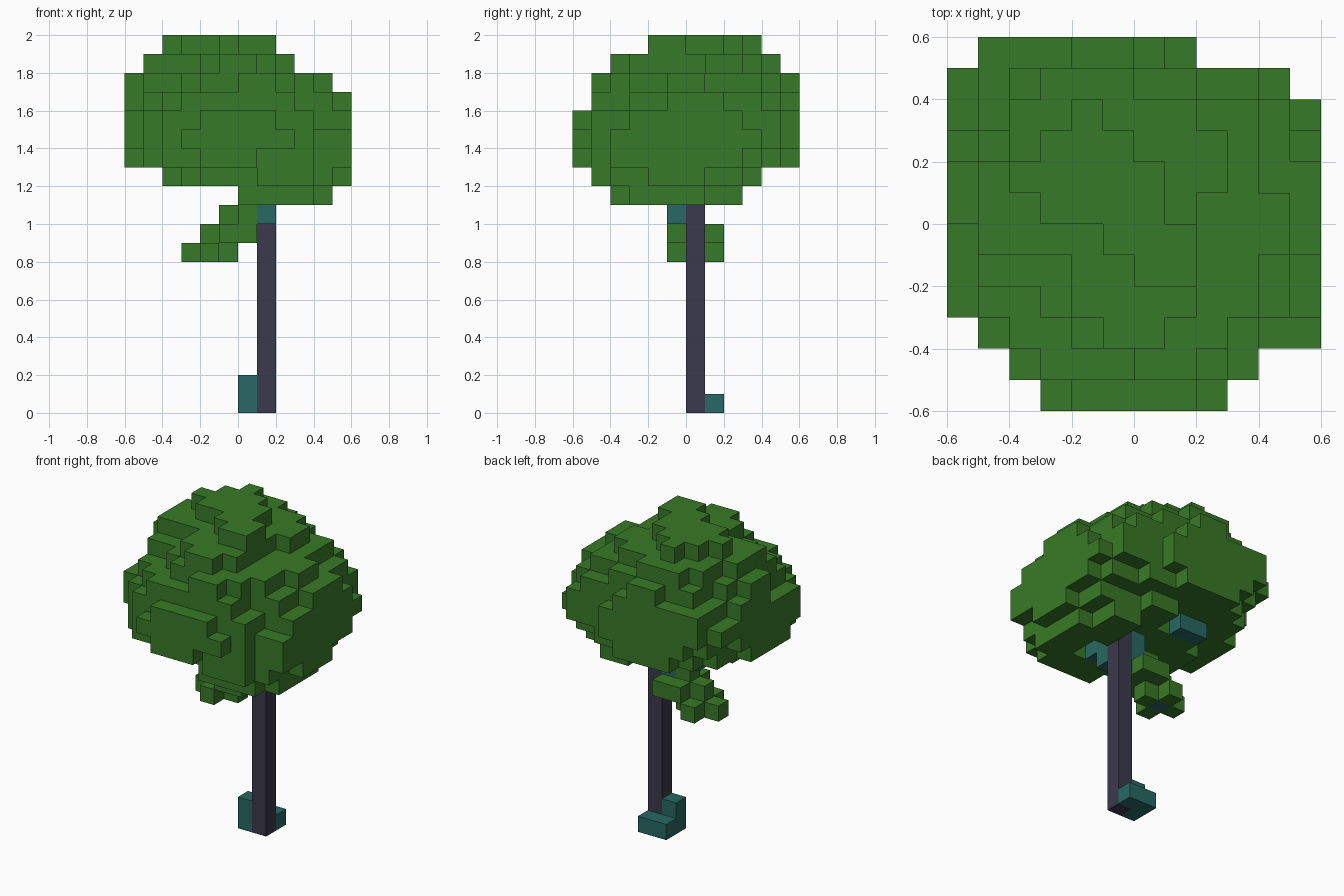
import bpy
import bmesh
from mathutils import Vector

cube = bpy.data.objects.get("Cube")
if cube:
    bpy.data.objects.remove(cube, do_unlink=True)

UNIT = 0.1


def make_material(name, rgb):
    mat = bpy.data.materials.new(name)
    mat.use_nodes = True
    mat.diffuse_color = (*rgb, 1)
    shader = next(n for n in mat.node_tree.nodes if n.type == "BSDF_PRINCIPLED")
    shader.inputs["Base Color"].default_value = (*rgb, 1)
    return mat


def block(x0, x1, y0, y1, z0, z1):
    """All unit cells inside a box."""
    return {(x, y, z) for x in range(x0, x1) for y in range(y0, y1) for z in range(z0, z1)}


def layer(z, *rectangles):
    """One storey of foliage made from overlapping rectangles."""
    for x0, x1, y0, y1 in rectangles:
        leaves.update(block(x0, x1, y0, y1, z, z + 1))


def build(name, cells, solid, material):
    """Skin the exposed sides of a set of cells."""
    bm = bmesh.new()
    for cell in cells:
        centre = Vector(cell) + Vector((0.5, 0.5, 0.5))
        for axis in range(3):
            for sign in (-1, 1):
                normal = Vector((0, 0, 0))
                normal[axis] = sign
                if tuple(int(c + n) for c, n in zip(cell, normal)) in solid:
                    continue
                u = Vector((0, 0, 0))
                u[(axis + 1) % 3] = 0.5
                v = normal.cross(u)
                middle = centre + normal / 2
                corners = (middle - u - v, middle + u - v, middle + u + v, middle - u + v)
                bm.faces.new([bm.verts.new(p * UNIT) for p in corners])
    bmesh.ops.remove_doubles(bm, verts=bm.verts[:], dist=UNIT / 100)
    mesh = bpy.data.meshes.new(name)
    bm.to_mesh(mesh)
    bm.free()
    mesh.materials.append(material)
    obj = bpy.data.objects.new(name, mesh)
    bpy.context.collection.objects.link(obj)


leaf_green = make_material("leaf green", (0.039, 0.192, 0.02))
branch_teal = make_material("branch teal", (0.02, 0.138, 0.125))
bark_grey = make_material("bark grey", (0.044, 0.041, 0.072))

# Trunk and the roots wrapped around its foot
trunk = block(1, 2, 0, 1, 0, 12)
roots = block(0, 1, 0, 1, 0, 2) | block(0, 2, 1, 2, 0, 1)

# Branches: one forward, one down into the side cluster, one under the crown
branches = block(1, 2, -1, 0, 10, 12) | block(1, 2, -2, -1, 11, 12)
branches |= block(0, 1, 0, 1, 10, 12) | {(-1, 0, 9), (-2, 0, 8)}
branches |= block(-3, -1, 2, 3, 12, 13)

# Drooping side cluster
leaves = set()
layer(10, (-1, 0, 0, 1), (0, 1, -1, 0))
layer(9, (-1, 1, -1, 2), (-2, 1, 0, 1))
layer(8, (-3, 0, 0, 1), (-2, -1, -1, 2))

# Underside of the crown
layer(11, (0, 4, -4, -2), (3, 5, -3, 1), (2, 4, 0, 3))
layer(12, (1, 4, -5, 2), (-2, 5, -4, 2), (-3, 5, -3, 2), (-4, 6, -2, 1), (0, 5, 0, 3),
      (0, 2, 0, 4))

# Widest part of the crown
layer(13, (-2, 1, -6, 0), (-4, 4, -5, 4), (-4, 3, 0, 5), (-5, 5, -4, 4),
      (-5, 6, -4, 3), (-6, 6, -2, 2), (-3, 1, 0, 6))
layer(14, (-3, 3, -6, 0), (-4, 4, -5, 0), (-5, 6, -4, 4), (-6, 6, -3, 3),
      (-5, 5, 0, 5), (-4, 2, 0, 6))
layer(15, (-2, 2, -6, 0), (-4, 4, -5, 0), (-5, 4, -4, 0), (-5, 6, -3, 3),
      (-6, 5, -3, 5), (-5, 2, 0, 6))
layer(16, (-3, 3, -5, 0), (-4, 3, -4, 0), (-5, 5, -3, 4), (-6, 6, 0, 2),
      (-5, 6, -1, 0), (-6, 5, 0, 3), (-5, 4, 0, 5), (-5, 1, 0, 6))

# Stepped top of the crown
layer(17, (0, 2, -5, 0), (-2, 3, -4, 4), (-3, 4, -3, 4), (-5, 4, -2, 1),
      (-5, 5, -1, 1), (-6, 4, 0, 2), (-5, 4, 0, 3), (-4, 2, 0, 5), (-2, 0, 0, 6))
layer(18, (-1, 1, -4, 0), (-2, 2, -3, 0), (-5, 2, -1, 2), (-4, 3, 1, 3),
      (-4, 2, 1, 4), (-3, 0, 1, 5))
layer(19, (-2, -1, 0, 4), (-3, 0, 0, 3), (-4, 1, 1, 2), (-3, 1, 0, 1),
      (-1, 2, -1, 0), (0, 2, -2, 0))

leaves -= trunk | branches
solid = trunk | roots | branches | leaves

build("trunk", trunk, solid, bark_grey)
build("roots", roots, solid, branch_teal)
build("branches", branches, solid, branch_teal)
build("foliage", leaves, solid, leaf_green)
